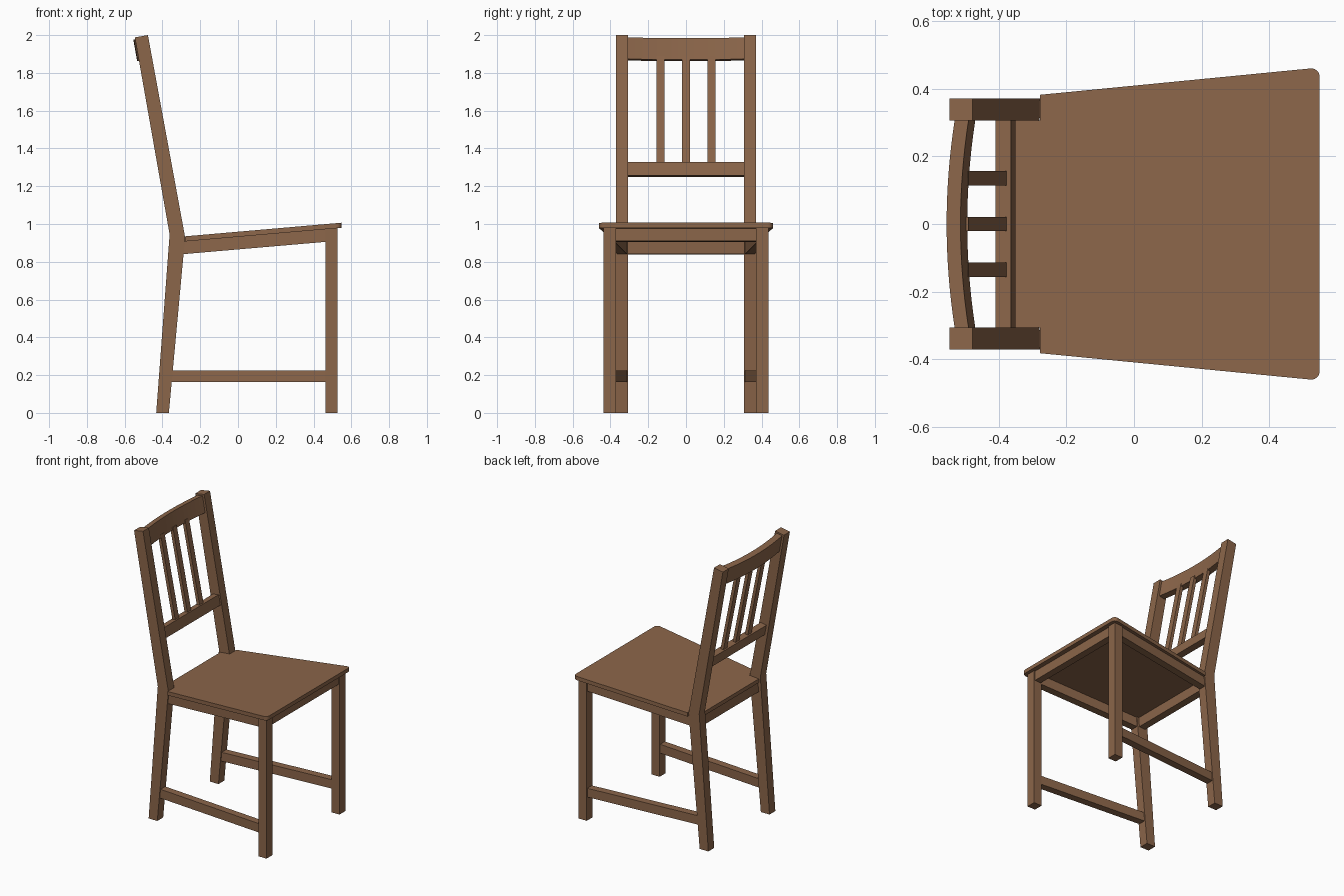
import bpy, bmesh, math

if "Cube" in bpy.data.objects:
    bpy.data.objects.remove(bpy.data.objects["Cube"])

wood = bpy.data.materials.new("brown wood")
wood.diffuse_color = (0.26, 0.132, 0.068, 1)
wood.use_nodes = True
wood.node_tree.nodes["Principled BSDF"].inputs["Base Color"].default_value = wood.diffuse_color


def loft(name, rings):
    """Closed solid through a list of matching point rings."""
    bm = bmesh.new()
    vs = [[bm.verts.new(p) for p in r] for r in rings]
    n = len(rings[0])
    bm.faces.new(vs[0])
    bm.faces.new(vs[-1])
    for a, b in zip(vs, vs[1:]):
        for i in range(n):
            j = (i + 1) % n
            bm.faces.new((a[i], a[j], b[j], b[i]))
    bmesh.ops.recalc_face_normals(bm, faces=bm.faces)
    me = bpy.data.meshes.new(name)
    bm.to_mesh(me)
    bm.free()
    me.materials.append(wood)
    ob = bpy.data.objects.new(name, me)
    bpy.context.collection.objects.link(ob)
    return ob


def slab(name, profile, y0, y1):
    """Side profile (x, z) extruded across y."""
    return loft(name, [[(x, y, z) for x, z in profile] for y in (y0, y1)])


def side_bar(name, back, front, s, half=0.026):
    """Bar from back leg to front leg; each end is (x_low, x_high, y, z_low, z_high)."""
    rings = []
    for xl, xh, y, zl, zh in (back, front):
        rings.append([(xl, s * (y - half), zl), (xl, s * (y + half), zl),
                      (xh, s * (y + half), zh), (xh, s * (y - half), zh)])
    return loft(name, rings)


def seat_under(x):
    return 0.908 + (x + 0.277) * 0.087


# Legs, side aprons and stretchers, one set per side
post = [(-0.433, 0), (-0.366, 0), (-0.28, 0.93), (-0.477, 2.0), (-0.546, 1.988), (-0.362, 0.945)]
leg = [(0.464, 0), (0.527, 0), (0.527, seat_under(0.527)), (0.464, seat_under(0.464))]
for s, side in ((1, "left"), (-1, "right")):
    slab("back_leg_" + side, post, s * 0.306, s * 0.371)
    slab("front_leg_" + side, leg, s * 0.371, s * 0.437)
    side_bar("side_apron_" + side, (-0.295, -0.29, 0.338, 0.84, seat_under(-0.29)),
             (0.47, 0.47, 0.404, 0.906, seat_under(0.47)), s)
    side_bar("stretcher_" + side, (-0.36, -0.355, 0.338, 0.163, 0.225),
             (0.47, 0.47, 0.404, 0.163, 0.225), s)

# Front and back aprons
slab("front_apron", [(0.473, 0.906), (0.519, 0.91), (0.519, seat_under(0.519)),
                     (0.473, seat_under(0.473))], -0.372, 0.372)
slab("back_apron", [(-0.35, 0.838), (-0.302, 0.842), (-0.297, seat_under(-0.297)),
                    (-0.343, seat_under(-0.343))], -0.308, 0.308)

# Seat: tapered board, rounded front corners, notched around the back posts
r = 0.025
half = [(-0.35, 0.306), (-0.278, 0.306), (-0.278, 0.382)]
for i in range(7):
    a = math.radians(95 - 95 * i / 6)
    half.append((0.549 - r + r * math.cos(a), 0.46 - r + r * math.sin(a)))
outline = half + [(x, -y) for x, y in reversed(half)]
loft("seat", [[(x, y, seat_under(x) + t) for x, y in outline] for t in (0, 0.027)])

# Lower back rail
slab("lower_back_rail", [(-0.396, 1.25), (-0.351, 1.257), (-0.364, 1.328), (-0.409, 1.32)],
     -0.308, 0.308)

# Curved top rail
rings = []
for i in range(17):
    y = -0.308 + 0.616 * i / 16
    b = 0.024 * (1 - (y / 0.308) ** 2)
    rings.append([(x - b, y, z - 0.18 * b) for x, z in
                  ((-0.510, 1.866), (-0.469, 1.874), (-0.489, 1.988), (-0.530, 1.980))])
loft("top_rail", rings)

# Back slats
for i, y in enumerate((-0.135, 0, 0.135)):
    slab("back_slat_%d" % (i + 1), [(-0.397, 1.31), (-0.375, 1.314), (-0.490, 1.89), (-0.512, 1.886)],
         y - 0.021, y + 0.021)
